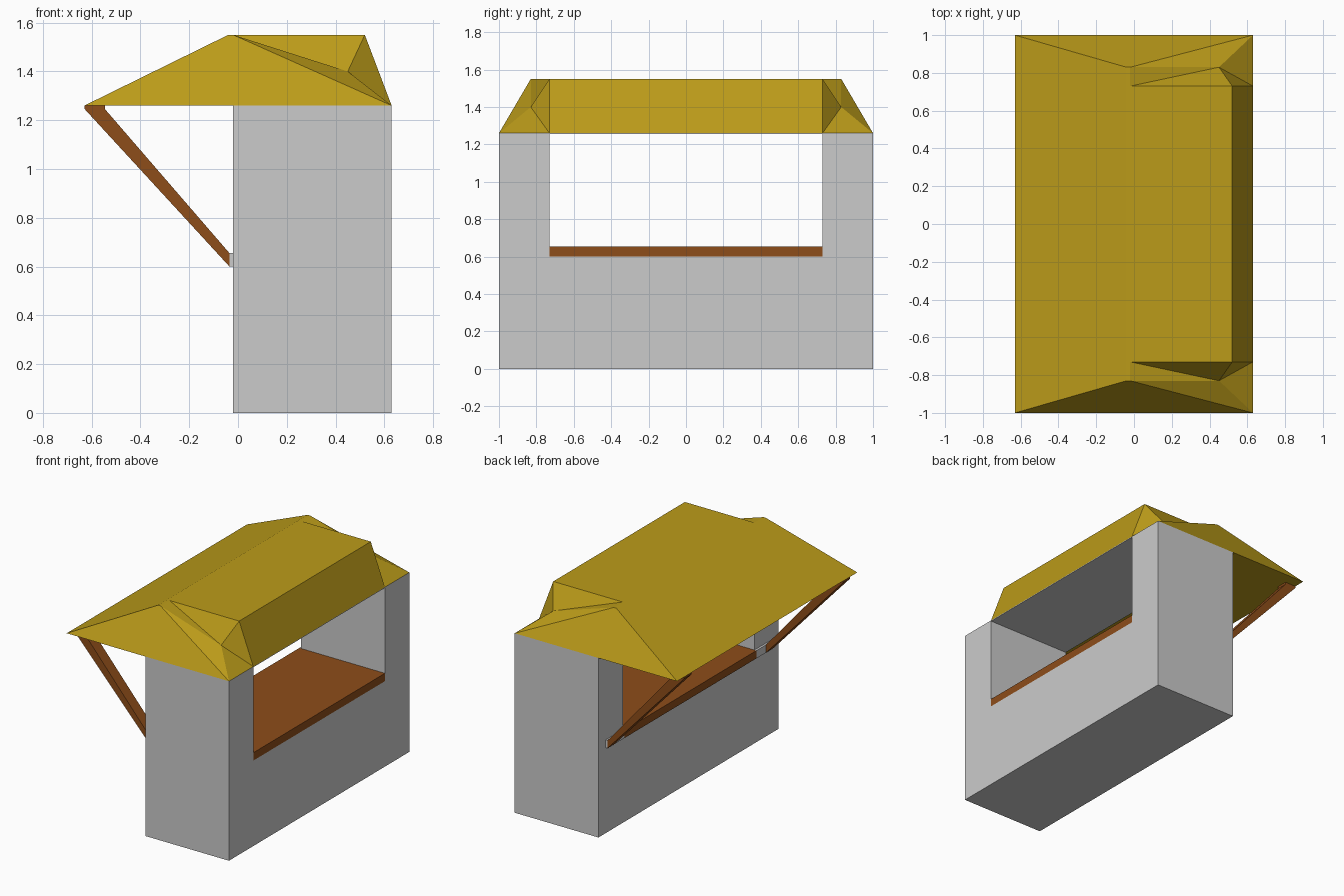
import bpy, bmesh

if "Cube" in bpy.data.objects:
    bpy.data.objects.remove(bpy.data.objects["Cube"])


def material(name, rgb):
    m = bpy.data.materials.new(name)
    m.diffuse_color = (*rgb, 1)
    m.use_nodes = True
    m.node_tree.nodes["Principled BSDF"].inputs["Base Color"].default_value = m.diffuse_color
    return m


WOOD = material("wood", (0.27, 0.075, 0.01))
THATCH = material("thatch", (0.50, 0.33, 0.01))


def finish(name, bm, mat=None):
    bmesh.ops.recalc_face_normals(bm, faces=bm.faces)
    me = bpy.data.meshes.new(name)
    bm.to_mesh(me)
    bm.free()
    if mat:
        me.materials.append(mat)
    ob = bpy.data.objects.new(name, me)
    bpy.context.collection.objects.link(ob)
    return ob


def prism(name, profile, y0, y1, mat=None):
    """Extrude an x/z profile from y0 to y1."""
    bm = bmesh.new()
    face = bm.faces.new([bm.verts.new((x, y0, z)) for x, z in profile])
    ext = bmesh.ops.extrude_face_region(bm, geom=[face])["geom"]
    verts = [g for g in ext if isinstance(g, bmesh.types.BMVert)]
    bmesh.ops.translate(bm, verts=verts, vec=(0, y1 - y0, 0))
    return finish(name, bm, mat)


def box(name, x0, x1, y0, y1, z0, z1, mat=None):
    return prism(name, [(x0, z0), (x1, z0), (x1, z1), (x0, z1)], y0, y1, mat)


# Stall body: counter base, ceiling and wooden counter top
box("counter_base", -0.02, 0.63, -1, 1, 0, 0.6)
box("ceiling", -0.02, 0.63, -0.73, 0.73, 1.255, 1.26)
box("counter_top", -0.035, 0.63, -0.73, 0.73, 0.6, 0.655, WOOD)

# End pillars, strut brackets and awning struts, one set per end
STRUT = [(-0.035, 0.6), (-0.035, 0.655), (-0.545, 1.245), (-0.545, 1.26),
         (-0.63, 1.26), (-0.63, 1.247)]
for side, s in (("front", -1), ("back", 1)):
    box(f"{side}_pillar", -0.02, 0.63, s * 0.73, s, 0.6, 1.26)
    box(f"{side}_bracket", -0.035, -0.02, s * 0.73, s * 0.92, 0.6, 0.655)
    prism(f"{side}_strut", STRUT, s * 0.84, s * 0.92, WOOD)

# Roof: half of the shape, mirrored across y = 0
bm = bmesh.new()
P = {
    "eave_l0": (-0.63, 0, 1.26), "eave_l": (-0.63, -1, 1.26),
    "eave_r0": (0.63, 0, 1.26), "eave_m": (0.63, -0.73, 1.26),
    "eave_r": (0.63, -1, 1.26),
    "top_l0": (-0.04, 0, 1.55), "top_l": (-0.04, -0.83, 1.55),
    "top_n": (-0.02, -0.83, 1.55), "top_m": (-0.02, -0.73, 1.55),
    "top_r": (0.52, -0.73, 1.55), "top_r0": (0.52, 0, 1.55),
    "notch": (0.45, -0.83, 1.40),
}
v = {k: bm.verts.new(c) for k, c in P.items()}
for names in (
    "eave_l0 eave_l top_l top_l0",             # long awning slope
    "top_l0 top_l top_n top_m top_r top_r0",   # flat top
    "top_r0 top_r eave_m eave_r0",             # steep slope
    "eave_l eave_r top_n top_l",               # end hip
    "eave_r notch top_n",
    "top_m top_n notch", "top_m notch top_r",  # sunken corner
    "notch eave_r eave_m", "notch eave_m top_r",
    "eave_l0 eave_l eave_r eave_m eave_r0",    # underside
):
    bm.faces.new([v[n] for n in names.split()])
bmesh.ops.mirror(bm, geom=bm.verts[:] + bm.edges[:] + bm.faces[:],
                 axis='Y', merge_dist=0.0001)
bmesh.ops.remove_doubles(bm, verts=bm.verts, dist=0.0001)
finish("roof", bm, THATCH)
